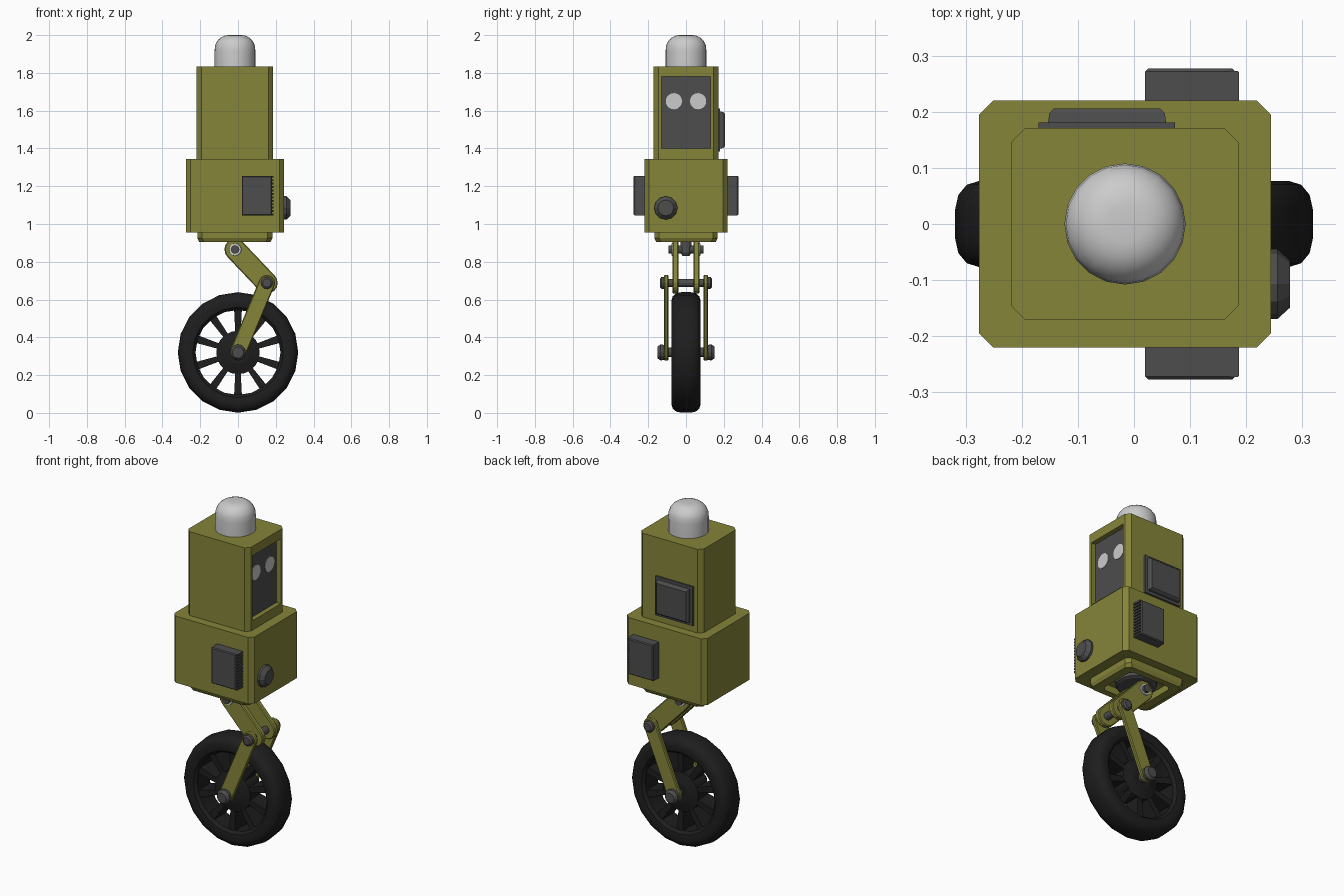
import bpy, bmesh
from math import pi, cos, sin, atan2
from mathutils import Vector

if "Cube" in bpy.data.objects:
    bpy.data.objects.remove(bpy.data.objects["Cube"])


def material(name, r, g, b):
    m = bpy.data.materials.new(name)
    m.diffuse_color = (r, g, b, 1)
    m.use_nodes = True
    m.node_tree.nodes["Principled BSDF"].inputs["Base Color"].default_value = m.diffuse_color
    return m


OLIVE = material("olive", 0.235, 0.235, 0.042)
DARK = material("dark grey", 0.075, 0.075, 0.075)
RUBBER = material("rubber", 0.013, 0.013, 0.013)


def loft(name, rings, mat=None, closed=False, smooth=False):
    """Skin equal-length rings; cap the ends, or join last ring to first."""
    bm = bmesh.new()
    vs = [[bm.verts.new(p) for p in ring] for ring in rings]
    n = len(vs[0])
    pairs = list(zip(vs, vs[1:])) + ([(vs[-1], vs[0])] if closed else [])
    for a, b in pairs:
        for i in range(n):
            j = (i + 1) % n
            bm.faces.new((a[i], a[j], b[j], b[i]))
    if not closed:
        bm.faces.new(vs[0])
        bm.faces.new(vs[-1])
    bmesh.ops.recalc_face_normals(bm, faces=bm.faces)
    me = bpy.data.meshes.new(name)
    bm.to_mesh(me)
    bm.free()
    ob = bpy.data.objects.new(name, me)
    bpy.context.collection.objects.link(ob)
    if mat:
        me.materials.append(mat)
    if smooth:
        bpy.ops.object.select_all(action='DESELECT')
        ob.select_set(True)
        bpy.context.view_layer.objects.active = ob
        bpy.ops.object.shade_smooth_by_angle(angle=0.7)
    return ob


def circle(axis, c, r, n):
    pts = []
    for i in range(n):
        u, v = r * cos(2 * pi * i / n), r * sin(2 * pi * i / n)
        off = {'x': (0, u, v), 'y': (u, 0, v), 'z': (u, v, 0)}[axis]
        pts.append(Vector(c) + Vector(off))
    return pts


def turned(name, axis, c, profile, mat=None, n=16, closed=False, smooth=False):
    """Revolve (radius, offset along axis) pairs around an axis through c."""
    d = Vector([float(axis == k) for k in 'xyz'])
    return loft(name, [circle(axis, Vector(c) + d * t, r, n) for r, t in profile],
                mat, closed, smooth)


def rect(x0, x1, y0, y1, z, c):
    return [Vector((x, y, z)) for x, y in (
        (x0 + c, y0), (x1 - c, y0), (x1, y0 + c), (x1, y1 - c),
        (x1 - c, y1), (x0 + c, y1), (x0, y1 - c), (x0, y0 + c))]


def box(name, x0, x1, y0, y1, z0, z1, mat=None, c=0.003):
    return loft(name, [rect(x0, x1, y0, y1, z0, c), rect(x0, x1, y0, y1, z1, c)], mat)


def rect_xz(x0, x1, z0, z1, y, inset=0.0):
    x0, x1, z0, z1 = x0 + inset, x1 - inset, z0 + inset, z1 - inset
    return [(x0, y, z0), (x1, y, z0), (x1, y, z1), (x0, y, z1)]


def link(name, p, q, r, y0, y1):
    """Round-ended flat bar between two x-z points, with chamfered rims."""
    a = atan2(q[1] - p[1], q[0] - p[0])

    def ring(rad, y):
        pts = []
        for (x, z), start in ((q, a - pi / 2), (p, a + pi / 2)):
            pts += [(x + rad * cos(start + pi * k / 8), y, z + rad * sin(start + pi * k / 8))
                    for k in range(9)]
        return pts
    e = 0.005
    return loft(name, [ring(r - e, y0), ring(r, y0 + e), ring(r, y1 - e), ring(r - e, y1)], OLIVE)


HIP, KNEE, AXLE = (-0.015, 0.865), (0.153, 0.688), (0.0, 0.32)

# Wheel: tyre, hub and ten spokes
WC = (0, 0, 0.32)
half = [(0.225, 0.055), (0.24, 0.072), (0.275, 0.077), (0.298, 0.07), (0.313, 0.052), (0.319, 0.025)]
turned("tyre", 'y', WC, [(r, -y) for r, y in half] + [(r, y) for r, y in half[::-1]],
       RUBBER, 20, closed=True, smooth=True)
turned("hub", 'y', WC, [(0.06, -0.065), (0.115, -0.05), (0.115, 0.05), (0.06, 0.065)], RUBBER, 20)
for i in range(10):
    a = 2 * pi * (i + 0.5) / 10
    rings = []
    for r, w, h in ((0.10, 0.014, 0.048), (0.235, 0.021, 0.055)):
        rings.append([(r * cos(a) - s * w * sin(a), t * h, 0.32 + r * sin(a) + s * w * cos(a))
                      for s, t in ((-1, -1), (1, -1), (1, 1), (-1, 1))])
    loft(f"spoke_{i + 1}", rings, RUBBER)

# Leg links on both sides
for s, side in ((-1, "front"), (1, "back")):
    lo, up = sorted((s * 0.093, s * 0.117)), sorted((s * 0.04, s * 0.072))
    link(f"{side}_lower_link", AXLE, KNEE, 0.043, *lo)
    link(f"{side}_upper_link", KNEE, HIP, 0.057, *up)
    turned(f"{side}_axle_cap", 'y', WC,
           [(0.04, s * 0.115), (0.042, s * 0.135), (0.03, s * 0.152)], DARK, 12)
    turned(f"{side}_knee_cap", 'y', (KNEE[0], 0, KNEE[1]),
           [(0.032, s * 0.115), (0.032, s * 0.13), (0.022, s * 0.138)], DARK, 12)
    turned(f"{side}_hip_washer", 'y', (HIP[0], 0, HIP[1]),
           [(0.034, s * 0.07), (0.032, s * 0.077)], None, 12)

# Pins
for name, (x, z), r, h in (("axle", AXLE, 0.025, 0.14), ("knee_pin", KNEE, 0.022, 0.13),
                           ("hip_pin", HIP, 0.022, 0.093)):
    turned(name, 'y', (x, 0, z), [(r, -h), (r, h)], DARK, 12)

# Hip mount
turned("hip_turntable", 'z', (-0.015, 0, 0), [(0.11, 0.95), (0.11, 0.922), (0.095, 0.915)], DARK, 20)
turned("hip_post", 'z', (-0.015, 0, 0), [(0.03, 0.92), (0.03, 0.85), (0.018, 0.83)], DARK, 12)

# Base plate with recess underneath
loft("base_plate", [rect(-0.215, 0.182, -0.168, 0.168, 0.96, 0.025),
                    rect(-0.215, 0.182, -0.168, 0.168, 0.925, 0.025),
                    rect(-0.205, 0.172, -0.158, 0.158, 0.905, 0.025),
                    rect(-0.155, 0.122, -0.12, 0.12, 0.905, 0.02),
                    rect(-0.155, 0.122, -0.12, 0.12, 0.945, 0.02)], OLIVE)

# Body
box("lower_body", -0.276, 0.244, -0.22, 0.22, 0.955, 1.345, OLIVE, 0.025)
head = box("head", -0.219, 0.186, -0.171, 0.171, 1.34, 1.835, OLIVE, 0.025)

# Screen recess in the head
cutter = box("screen_cutter", 0.156, 0.25, -0.13, 0.13, 1.40, 1.78, None, 0.0005)
cutter.hide_render = True
mod = head.modifiers.new("recess", 'BOOLEAN')
mod.operation, mod.object, mod.solver = 'DIFFERENCE', cutter, 'EXACT'
bpy.context.view_layer.objects.active = head
bpy.ops.object.modifier_apply(modifier=mod.name)
bpy.data.objects.remove(cutter)
box("screen", 0.15, 0.158, -0.13, 0.13, 1.40, 1.78, DARK, 0.0005)
for s, side in ((-1, "near"), (1, "far")):
    turned(f"{side}_eye", 'x', (0, s * 0.064, 1.65), [(0.043, 0.15), (0.043, 0.161)], None, 20)

# Dome lamp
dome = [(0.108, 1.83), (0.108, 1.915)]
dome += [(0.033 + 0.075 * cos(a * pi / 12), 1.925 + 0.075 * sin(a * pi / 12)) for a in range(1, 7)]
turned("dome_lamp", 'z', (-0.016, 0, 0), dome, None, 20, smooth=True)

# Back hatch on the head
loft("back_hatch_plate", [rect_xz(-0.17, 0.073, 1.383, 1.612, y) for y in (0.165, 0.181)], DARK)
loft("back_hatch", [rect_xz(-0.154, 0.058, 1.399, 1.596, y, i)
                    for y, i in ((0.175, 0), (0.197, 0.003), (0.206, 0.011))], DARK)

# Side packs with vent fins
for s, side in ((-1, "front"), (1, "back")):
    loft(f"{side}_pack", [rect_xz(0.02, 0.18, 1.045, 1.255, s * y, i)
                          for y, i in ((0.215, 0), (0.272, 0), (0.277, 0.005))], DARK)
    y0, y1 = sorted((s * 0.215, s * 0.273))
    for k in range(12):
        z = 1.045 + k * 0.2 / 11
        box(f"{side}_pack_fin_{k + 1}", 0.17, 0.187, y0, y1, z, z + 0.01, DARK, 0.002)

# Round port on the right side
turned("side_port", 'x', (0, -0.107, 1.085), [(0.062, 0.235), (0.062, 0.256), (0.042, 0.278)], DARK, 12)
